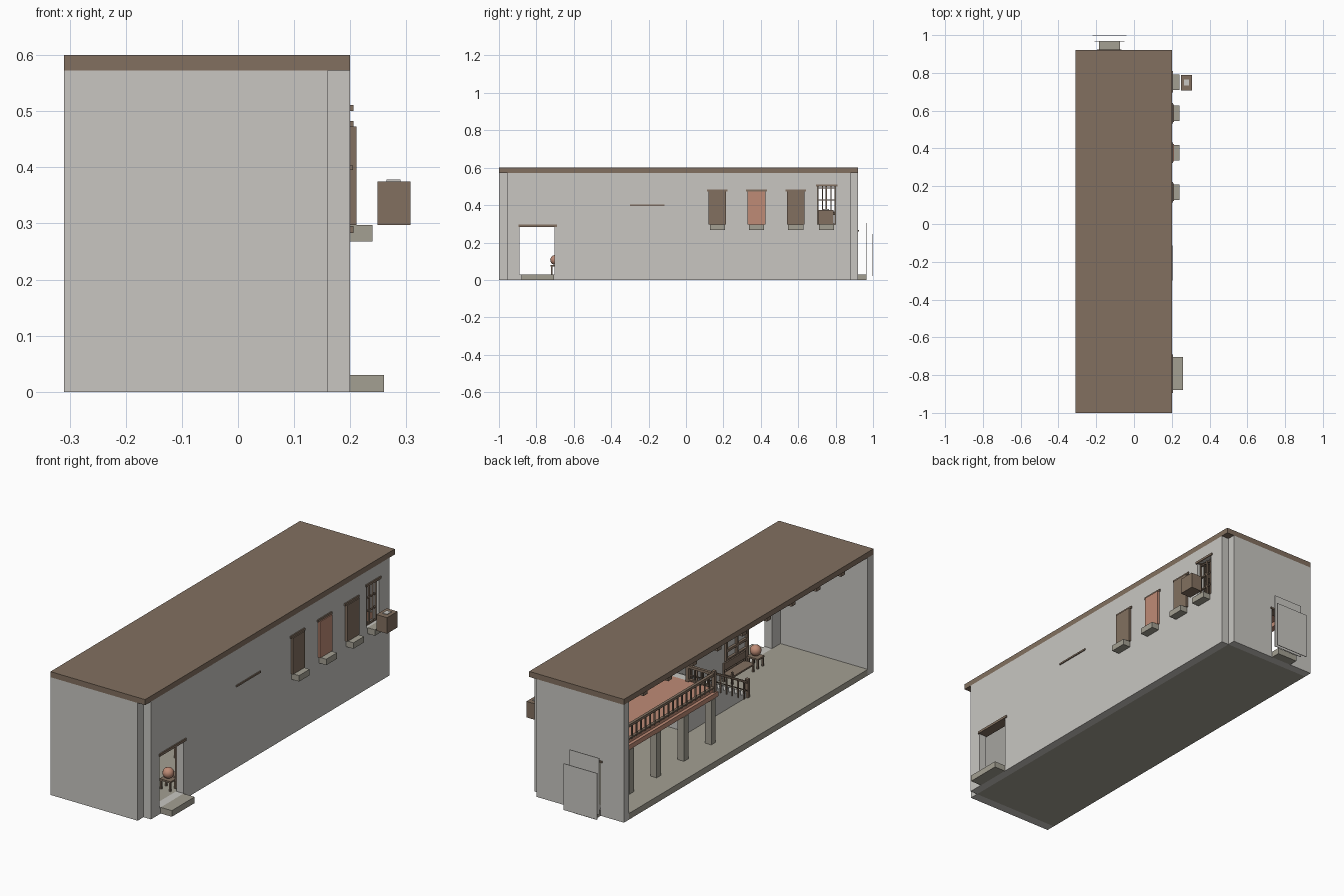
import bpy, bmesh, math
from mathutils import Vector, Matrix


def material(name, rgb):
    m = bpy.data.materials.new(name)
    m.diffuse_color = (*rgb, 1)
    return m


WALL = material("pale plaster", (0.58, 0.565, 0.535))
WOOD = material("brown wood", (0.225, 0.163, 0.117))
STONE = material("grey stone", (0.37, 0.35, 0.29))
CLAY = material("salmon wood", (0.52, 0.26, 0.18))


def finish(name, bm, mat):
    me = bpy.data.meshes.new(name)
    bm.normal_update()
    bm.to_mesh(me)
    bm.free()
    ob = bpy.data.objects.new(name, me)
    bpy.context.collection.objects.link(ob)
    if mat:
        me.materials.append(mat)
    return ob


def add_box(bm, x0, x1, y0, y1, z0, z1):
    mat = Matrix.Translation(((x0 + x1) / 2, (y0 + y1) / 2, (z0 + z1) / 2))
    mat = mat @ Matrix.Diagonal((x1 - x0, y1 - y0, z1 - z0, 1))
    bmesh.ops.create_cube(bm, size=1, matrix=mat)


def boxes(name, mat, *items):
    bm = bmesh.new()
    for it in items:
        add_box(bm, *it)
    return finish(name, bm, mat)


def side_prism(name, mat, outline, x0, x1):
    """Extrude a (y, z) outline along x."""
    bm = bmesh.new()
    face = bm.faces.new([bm.verts.new((x0, y, z)) for y, z in outline])
    ext = bmesh.ops.extrude_face_region(bm, geom=[face])
    moved = [v for v in ext["geom"] if isinstance(v, bmesh.types.BMVert)]
    bmesh.ops.translate(bm, vec=Vector((x1 - x0, 0, 0)), verts=moved)
    bmesh.ops.recalc_face_normals(bm, faces=bm.faces)
    return finish(name, bm, mat)


def cut(ob, *items):
    """Cut box shaped openings."""
    for it in items:
        cutter = boxes("cutter", None, it)
        mod = ob.modifiers.new("opening", "BOOLEAN")
        mod.operation, mod.object, mod.solver = "DIFFERENCE", cutter, "EXACT"
        bpy.context.view_layer.objects.active = ob
        bpy.ops.object.modifier_apply(modifier=mod.name)
        bpy.data.objects.remove(cutter)


# Shell: three walls with notched corners, floor and flat roof, open on the left
boxes("front_wall", WALL, (-0.31, 0.16, -1, -0.955, 0, 0.573))
back = boxes("back_wall", WALL, (-0.31, 0.16, 0.88, 0.92, 0, 0.573))
cut(back, (-0.185, -0.075, 0.8, 1, 0.03, 0.262))
right = boxes("right_wall", WALL, (0.16, 0.2, -0.955, 0.88, 0, 0.573))
cut(right, (0.1, 0.3, -0.89, -0.703, 0.03, 0.285),
    (0.1, 0.3, 0.703, 0.80, 0.297, 0.50))
boxes("floor", STONE, (-0.31, 0.16, -0.955, 0.88, 0, 0.03))
boxes("roof", WOOD, (-0.31, 0.2, -1, 0.92, 0.573, 0.6))
boxes("roof_beams", WOOD, *[(-0.30, 0.16, y - 0.015, y + 0.015, 0.55, 0.573)
                            for y in [-0.78 + 0.19 * i for i in range(9)]])

# Side entrance
boxes("side_step", STONE, (0.2, 0.26, -0.88, -0.705, 0, 0.03))
boxes("side_door_lintel", WOOD, (0.155, 0.206, -0.895, -0.69, 0.283, 0.295))
boxes("wall_ledge", WOOD, (0.2, 0.205, -0.30, -0.115, 0.395, 0.403))

# Open door leaf folded back against the inner wall
leaf = [(0.145, 0.157, y, y + 0.012, 0.035, 0.28) for y in (-0.69, -0.612, -0.532)]
leaf += [(0.145, 0.157, -0.69, -0.52, z, z + 0.012) for z in (0.11, 0.155, 0.21, 0.268)]
leaf += [(0.147, 0.155, -0.69, -0.52, 0.035, 0.11)]
boxes("door_leaf", WOOD, *leaf)

# Windows with shutters, lintels and sills
for i, y in enumerate((0.168, 0.377, 0.586)):
    boxes("shutter", CLAY if i == 1 else WOOD,
          (0.2, 0.211, y - 0.047, y + 0.047, 0.297, 0.473))
    boxes("window_lintel", WOOD, (0.2, 0.206, y - 0.055, y + 0.055, 0.472, 0.483))
boxes("window_lintel", WOOD, (0.155, 0.206, 0.695, 0.81, 0.50, 0.511))
for y in (0.168, 0.377, 0.586, 0.751):
    boxes("window_sill", STONE, (0.2, 0.24, y - 0.041, y + 0.041, 0.268, 0.297))

# Open casement window
bars = [(0.178, 0.186, y - w, y + w, 0.297, 0.50)
        for y, w in ((0.706, 0.003), (0.73, 0.002), (0.751, 0.004),
                     (0.775, 0.002), (0.797, 0.003))]
bars += [(0.178, 0.186, 0.703, 0.80, z, z + 0.006)
         for z in (0.297, 0.36, 0.425, 0.488)]
boxes("window_bars", WOOD, *bars)

# Hanging crate outside the last window
boxes("crate", WOOD, (0.249, 0.307, 0.708, 0.788, 0.297, 0.375))
boxes("crate_top", WALL, (0.265, 0.29, 0.733, 0.765, 0.374, 0.378))

# Back entrance with two thin standing panels
boxes("back_step", STONE, (-0.185, -0.075, 0.92, 0.965, 0, 0.03))
boxes("back_door_lintel", WOOD, (-0.195, -0.065, 0.875, 0.925, 0.26, 0.268))
boxes("back_panel", WALL, (-0.21, -0.05, 0.966, 0.969, 0.03, 0.305),
      (-0.22, -0.04, 0.996, 0.999, 0.02, 0.246))

# Gallery: deck, edge beams, pillars
boxes("gallery_deck", CLAY, (-0.18, 0.16, 0.04, 0.88, 0.268, 0.282))
boxes("gallery_beam", CLAY, (-0.195, -0.165, 0.03, 0.88, 0.245, 0.268),
      (-0.165, 0.16, 0.03, 0.055, 0.245, 0.268))
boxes("pillars", STONE, *[(-0.197, -0.163, y - 0.017, y + 0.017, 0.03, 0.245)
                          for y in (0.07, 0.28, 0.49, 0.70)])

# Gallery railing along the open side and the front edge
rail = [(-0.187, -0.173, 0.035, 0.88, 0.348, 0.36),
        (-0.187, -0.173, 0.035, 0.88, 0.288, 0.295),
        (-0.187, -0.04, 0.035, 0.049, 0.348, 0.36),
        (-0.187, -0.04, 0.035, 0.049, 0.288, 0.295)]
rail += [(-0.183, -0.177, 0.04 + 0.035 * i, 0.046 + 0.035 * i, 0.28, 0.35)
         for i in range(24)]
rail += [(-0.15 + 0.035 * i, -0.144 + 0.035 * i, 0.039, 0.045, 0.28, 0.35)
         for i in range(3)]
rail += [(x - 0.008, x + 0.008, 0.034, 0.05, 0.268, 0.37) for x in (-0.18, -0.04)]
boxes("gallery_railing", WOOD, *rail)

# Solid staircase from the gallery down to the floor
N, Y0, Y1, Z0, Z1 = 10, -0.41, 0.04, 0.03, 0.28
dy, dz = (Y1 - Y0) / N, (Z1 - Z0) / N
steps = [(Y1, Z0), (Y0, Z0)]
for i in range(N):
    steps += [(Y0 + i * dy, Z0 + (i + 1) * dz), (Y0 + (i + 1) * dy, Z0 + (i + 1) * dz)]
side_prism("stairs", WALL, steps, -0.04, 0.16)

# Sloped stair railing
for h, t in ((0.068, 0.012), (0.03, 0.006)):
    side_prism("stair_handrail", WOOD,
               [(Y0, Z0 + h), (Y1, Z1 + h), (Y1, Z1 + h + t), (Y0, Z0 + h + t)],
               -0.047, -0.035)
bal = [(-0.044, -0.038, Y0 + (i + 0.5) * dy - 0.003, Y0 + (i + 0.5) * dy + 0.003,
        Z0 + i * dz, Z0 + (i + 0.5) * dz + 0.07) for i in range(N)]
bal += [(-0.049, -0.033, Y0 - 0.012, Y0 + 0.004, Z0, Z0 + 0.09)]
boxes("stair_balusters", WOOD, *bal)

# Bench along the inner wall
bench = [(0.085, 0.14, -0.65, -0.48, 0.062, 0.07),
         (0.132, 0.14, -0.65, -0.48, 0.085, 0.12)]
bench += [(x, x + 0.008, y, y + 0.008, 0.03, top) for y in (-0.65, -0.488)
          for x, top in ((0.085, 0.09), (0.132, 0.12))]
boxes("bench", WOOD, *bench)

# Stool with a ball on it
gx, gy = 0.115, -0.70
stool = [(gx - 0.03, gx + 0.03, gy - 0.025, gy + 0.025, 0.072, 0.08)]
stool += [(gx + sx * 0.024 - 0.004, gx + sx * 0.024 + 0.004,
           gy + sy * 0.019 - 0.004, gy + sy * 0.019 + 0.004, 0.03, 0.072)
          for sx in (-1, 1) for sy in (-1, 1)]
boxes("stool", WOOD, *stool)
bm = bmesh.new()
bmesh.ops.create_uvsphere(bm, u_segments=16, v_segments=10, radius=0.026,
                          matrix=Matrix.Translation((gx, gy, 0.107)))
for f in bm.faces:
    f.smooth = True
finish("ball", bm, CLAY)
